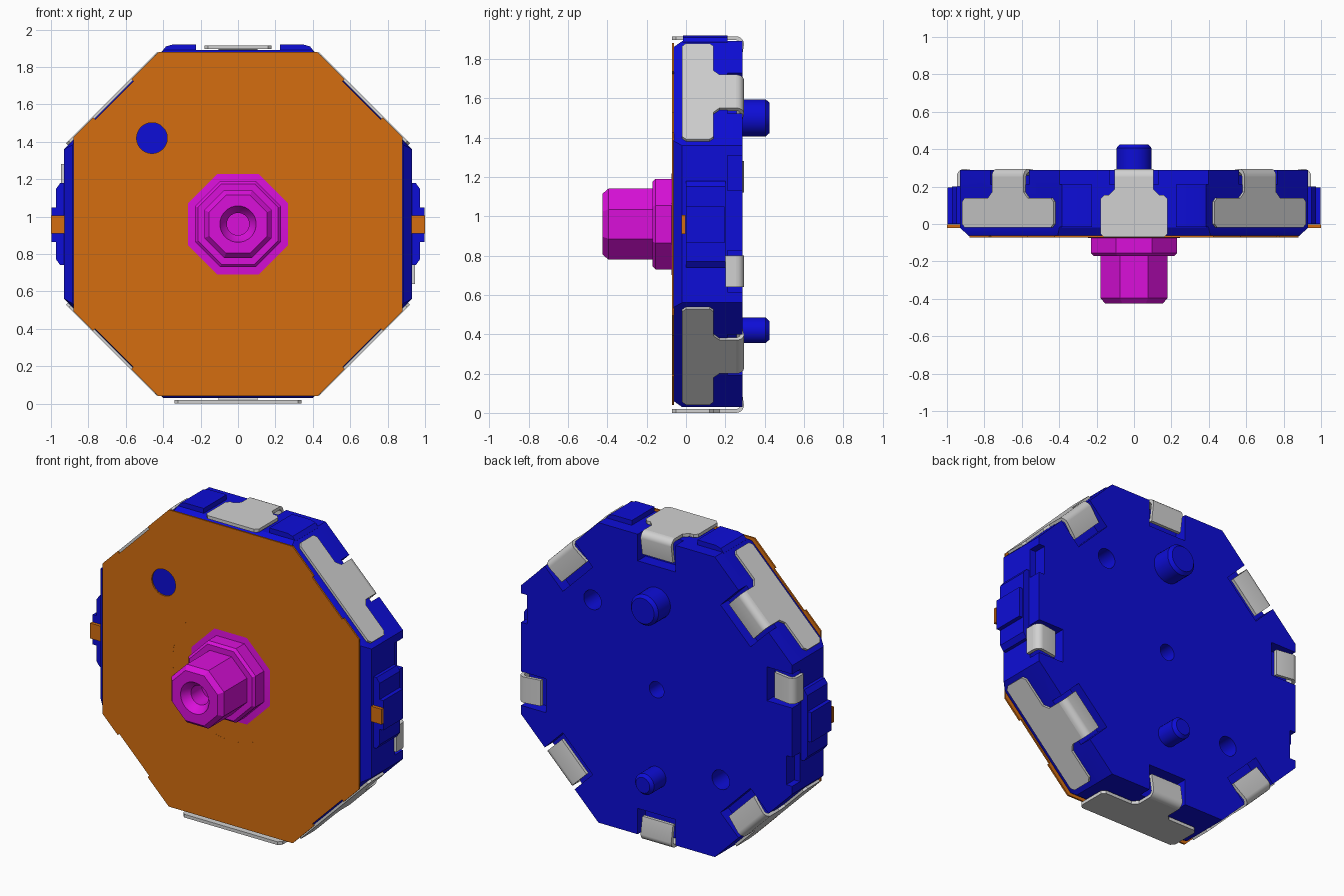
import bpy, bmesh, math
from mathutils import Matrix, Vector

if "Cube" in bpy.data.objects:
    bpy.data.objects.remove(bpy.data.objects["Cube"])

C = 0.96  # height of the central axis


def material(name, rgb):
    m = bpy.data.materials.new(name)
    m.use_nodes = True
    m.diffuse_color = (*rgb, 1)
    m.node_tree.nodes["Principled BSDF"].inputs["Base Color"].default_value = (*rgb, 1)
    return m


BLUE = material("blue", (0.004, 0.004, 0.68))
ORANGE = material("orange", (0.66, 0.155, 0.005))
MAGENTA = material("magenta", (0.70, 0.005, 0.70))
GREY = material("light_grey", (0.64, 0.64, 0.64))


def finish(name, bm, mat, turn=0.0, centre=(0, 0, C)):
    bmesh.ops.transform(bm, verts=bm.verts, matrix=Matrix.Translation(centre) @ Matrix.Rotation(turn, 4, 'Y'))
    bmesh.ops.recalc_face_normals(bm, faces=bm.faces)
    me = bpy.data.meshes.new(name)
    bm.to_mesh(me)
    bm.free()
    ob = bpy.data.objects.new(name, me)
    bpy.context.collection.objects.link(ob)
    if mat:
        me.materials.append(mat)
    return ob


def loft(name, rings, mat, **kw):
    """Skin a list of equal 3D rings and cap both ends."""
    bm = bmesh.new()
    vs = [[bm.verts.new(p) for p in ring] for ring in rings]
    n = len(vs[0])
    for a, b in zip(vs, vs[1:]):
        for i in range(n):
            bm.faces.new((a[i], a[(i + 1) % n], b[(i + 1) % n], b[i]))
    bm.faces.new(vs[0])
    bm.faces.new(vs[-1])
    return finish(name, bm, mat, **kw)


def prism(name, outline, y0, y1, mat, **kw):
    return loft(name, [[(x, y, z) for x, z in outline] for y in (y0, y1)], mat, **kw)


def box(name, x0, x1, y0, y1, z0, z1, mat, **kw):
    return prism(name, [(x0, z0), (x1, z0), (x1, z1), (x0, z1)], y0, y1, mat, **kw)


def lathe(name, profile, sides, mat, x=0, z=0):
    """Rings of (radius, y) around the y axis; the phase gives a flat top."""
    rings = []
    for r, y in profile:
        ang = [(i + 0.5) * math.tau / sides for i in range(sides)]
        rings.append([(r * math.cos(a), y, r * math.sin(a)) for a in ang])
    return loft(name, rings, mat, centre=(x, 0, C + z))


def cut(ob, cutters):
    bpy.context.view_layer.objects.active = ob
    for c in cutters:
        c.hide_render = True
        m = ob.modifiers.new("cut", 'BOOLEAN')
        m.operation, m.solver, m.object = 'DIFFERENCE', 'EXACT', c
        bpy.ops.object.modifier_apply(modifier=m.name)
        bpy.data.objects.remove(c)


def octagon(ax, az, ad, notch=0.0, depth=0.015):
    """Octagon from side, top and diagonal apothems, optionally notched on diagonals."""
    d = ad * math.sqrt(2)
    a, b = Vector((ax, d - ax)), Vector((d - az, az))
    quarter = [a, b]
    if notch:
        mid, t, nrm = Vector((d / 2, d / 2)), Vector((-1, 1)).normalized(), Vector((1, 1)).normalized()
        p, q = mid - t * notch, mid + t * notch
        quarter = [a, p, p - nrm * depth, q - nrm * depth, q, b]
    flip = quarter[::-1]
    return ([(x, z) for x, z in quarter] + [(-x, z) for x, z in flip]
            + [(-x, -z) for x, z in quarter] + [(x, -z) for x, z in flip])


# Housing with tapered front edge
back, front = octagon(0.93, 0.93, 0.94), octagon(0.885, 0.90, 0.925)
housing = loft("housing", [[(x, -0.063, z) for x, z in front],
                           [(x, -0.02, z) for x, z in back],
                           [(x, 0.288, z) for x, z in back]], BLUE)

# Clips: (angle, sideways offset, outer radius, wide half, front y, wide end y, tab half)
clips = [(a, 0, 0.955, 0.345, -0.02, 0.14, 0.12) for a in (45, 135, 225, 315)]
clips += [(0, 0, 0.955, 0.18, -0.07, 0.155, 0.105),
          (180, 0, 0.96, 0.34, -0.07, 0.14, 0.105),
          (90, 0.24, 0.947, 0.08, 0.20, 0.21, 0.08),
          (270, 0.24, 0.947, 0.08, 0.20, 0.21, 0.08)]

# Pockets behind the clip tabs, side notches, and round openings
pockets = [box("cutter", s - t - 0.025, s + t + 0.025, 0.21, 0.4, r - 0.19, r + 0.1, None,
               turn=math.radians(a)) for a, s, r, w, y0, y1, t in clips]
pockets += [box("cutter", -0.35, -0.17, 0.21, 0.4, 0.89, 1.1, None, turn=math.radians(a)) for a in (90, 270)]
pockets.append(lathe("cutter", [(0.42, -0.2), (0.42, -0.022)], 48, None))
pockets += [lathe("cutter", [(r, -0.2), (r, 0.5)], 32, None, x, z)
            for r, x, z in ((0.05, 0, 0), (0.06, 0.44, 0.44), (0.06, -0.44, -0.44))]
cut(housing, pockets)

# Bent sheet-metal clips
TH = 0.02
for i, (a, s, r, w, y0, y1, t) in enumerate(clips):
    turn = math.radians(a)
    c, f = 0.02, min(0.03, max(w - t, 0) / 2)
    if w > t:
        half = [(w - c, y0), (w, y0 + c), (w, y1 - c), (w - c, y1), (t + f, y1), (t, y1 + f), (t, 0.255)]
    else:
        half = [(t, y0), (t, 0.255)]
    outline = half + [(-x, y) for x, y in half[::-1]]
    loft("clip_plate_%d" % i, [[(s + x, y, h) for x, y in outline] for h in (r - TH, r)], GREY, turn=turn)
    # Tab curling over the back edge
    arc = [k * math.pi / 10 for k in range(6)]
    outer = [(0.255 + 0.04 * math.sin(q), r - 0.04 + 0.04 * math.cos(q)) for q in arc] + [(0.278, r - 0.145)]
    inner = [(0.255 + 0.02 * math.sin(q), r - 0.04 + 0.02 * math.cos(q)) for q in arc] + [(0.258, r - 0.145)]
    section = outer + inner[::-1]
    loft("clip_tab_%d" % i, [[(s + x, y, z) for y, z in section] for x in (-t, t)], GREY, turn=turn)

# Side lugs, top ribs and front plate ears, mirrored
for side, sgn in (("left", 1), ("right", -1)):
    lug = [(0.90, -0.22), (0.95, -0.22), (0.972, -0.19), (0.972, 0.19), (0.95, 0.22), (0.90, 0.22)]
    prism(side + "_lug", [(sgn * x, z) for x, z in lug], 0.0, 0.2, BLUE)
    x0, x1 = sorted((sgn * 0.9, sgn * 0.997))
    box(side + "_lug_block", x0, x1, 0.0, 0.195, -0.095, 0.09, BLUE)
    rib = [(0.225, 0.90), (0.225, 0.96), (0.35, 0.96), (0.385, 0.95), (0.405, 0.925), (0.405, 0.90)]
    prism(side + "_top_rib", [(sgn * x, z) for x, z in rib], -0.015, 0.21, BLUE)
    x0, x1 = sorted((sgn * 0.87, sgn * 1.0))
    box(side + "_plate_ear", x0, x1, -0.022, -0.002, -0.05, 0.045, ORANGE)

# Front plate with round dish
plate = prism("front_plate", octagon(0.88, 0.92, 0.951, notch=0.145), -0.072, -0.062, ORANGE)
cut(plate, [lathe("cutter", [(0.398, -0.2), (0.398, 0.1)], 48, None),
            lathe("cutter", [(0.082, -0.2), (0.082, 0.1)], 32, None, -0.46, 0.46)])
lathe("plate_dish", [(0.40, -0.0715), (0.372, -0.038), (0.325, -0.038), (0.32, -0.034),
                     (0.02, -0.034), (0.02, -0.026), (0.385, -0.026), (0.41, -0.0635)], 48, ORANGE)

# Octagonal hub with conical bore
k = 1 / math.cos(math.pi / 8)
hub = lathe("hub", [(r * k, y) for r, y in ((0.285, -0.032), (0.285, -0.07), (0.23, -0.075), (0.23, -0.155),
                                            (0.215, -0.17), (0.18, -0.17), (0.18, -0.395), (0.155, -0.424))],
            8, MAGENTA)
cut(hub, [lathe("cutter", [(0.102, -0.44), (0.095, -0.415), (0.06, -0.375), (0.06, -0.27)], 24, None)])

# Locating pegs on the back
for name, r, z in (("upper_peg", 0.095, 0.54), ("lower_peg", 0.065, -0.54)):
    lathe(name, [(r, 0.25), (r, 0.405), (r - 0.017, 0.424)], 32, BLUE, 0, z)

# Smooth round parts, keep corners sharp
bpy.ops.object.select_all(action='DESELECT')
for ob in bpy.context.collection.objects:
    if ob.type == 'MESH':
        ob.select_set(True)
        bpy.context.view_layer.objects.active = ob
bpy.ops.object.shade_smooth_by_angle(angle=math.radians(30))
